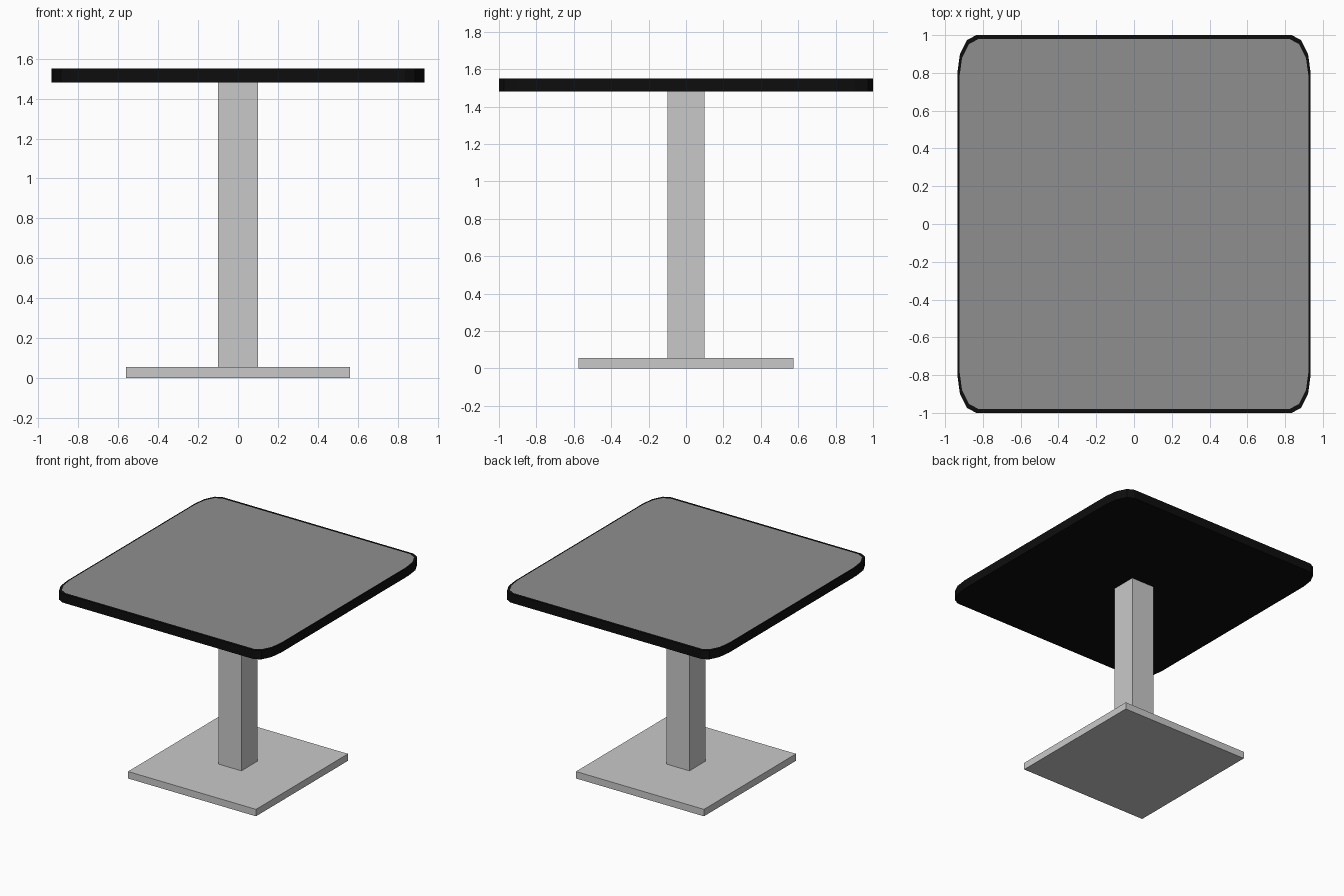
import bpy, bmesh
from math import cos, sin, pi

cube = bpy.data.objects.get("Cube")
if cube:
    bpy.data.objects.remove(cube, do_unlink=True)


def material(name, value):
    mat = bpy.data.materials.new(name)
    mat.use_nodes = True
    color = (value, value, value, 1)
    mat.diffuse_color = color
    mat.node_tree.nodes["Principled BSDF"].inputs["Base Color"].default_value = color
    return mat


steel = material("light grey metal", 0.584)
laminate = material("mid grey laminate", 0.275)
rubber = material("black edging", 0.004)


def add_object(name, bm, mats):
    bmesh.ops.recalc_face_normals(bm, faces=bm.faces)
    mesh = bpy.data.meshes.new(name)
    bm.to_mesh(mesh)
    bm.free()
    for mat in mats:
        mesh.materials.append(mat)
    obj = bpy.data.objects.new(name, mesh)
    bpy.context.collection.objects.link(obj)
    return obj


def box(name, half_x, half_y, bottom, top, mat):
    bm = bmesh.new()
    bmesh.ops.create_cube(bm, size=2)
    for v in bm.verts:
        v.co = (v.co.x * half_x, v.co.y * half_y, top if v.co.z > 0 else bottom)
    return add_object(name, bm, [mat])


def rounded_ring(bm, half_x, half_y, z, rx=0.1, ry=0.2, steps=3):
    """Rectangle outline with faceted elliptical corners."""
    ring = []
    for corner, (sx, sy) in enumerate([(1, 1), (-1, 1), (-1, -1), (1, -1)]):
        for i in range(steps + 1):
            a = (corner + i / steps) * pi / 2
            ring.append(bm.verts.new((sx * (half_x - rx) + rx * cos(a),
                                      sy * (half_y - ry) + ry * sin(a), z)))
    return ring


def bridge(bm, a, b):
    for i in range(len(a)):
        j = (i + 1) % len(a)
        bm.faces.new((a[i], a[j], b[j], b[i]))


# Pedestal
box("base_plate", 0.56, 0.575, 0, 0.055, steel)
box("post", 0.1, 0.1, 0.055, 1.48, steel)

# Tabletop: black slab with a grey inset panel on its upper side
bm = bmesh.new()
lower = rounded_ring(bm, 0.935, 1.0, 1.48)
upper = rounded_ring(bm, 0.935, 1.0, 1.55)
panel = rounded_ring(bm, 0.924, 0.979, 1.55)
bm.faces.new(lower)
bridge(bm, lower, upper)
bridge(bm, upper, panel)
bm.faces.new(panel).material_index = 1
add_object("tabletop", bm, [rubber, laminate])
